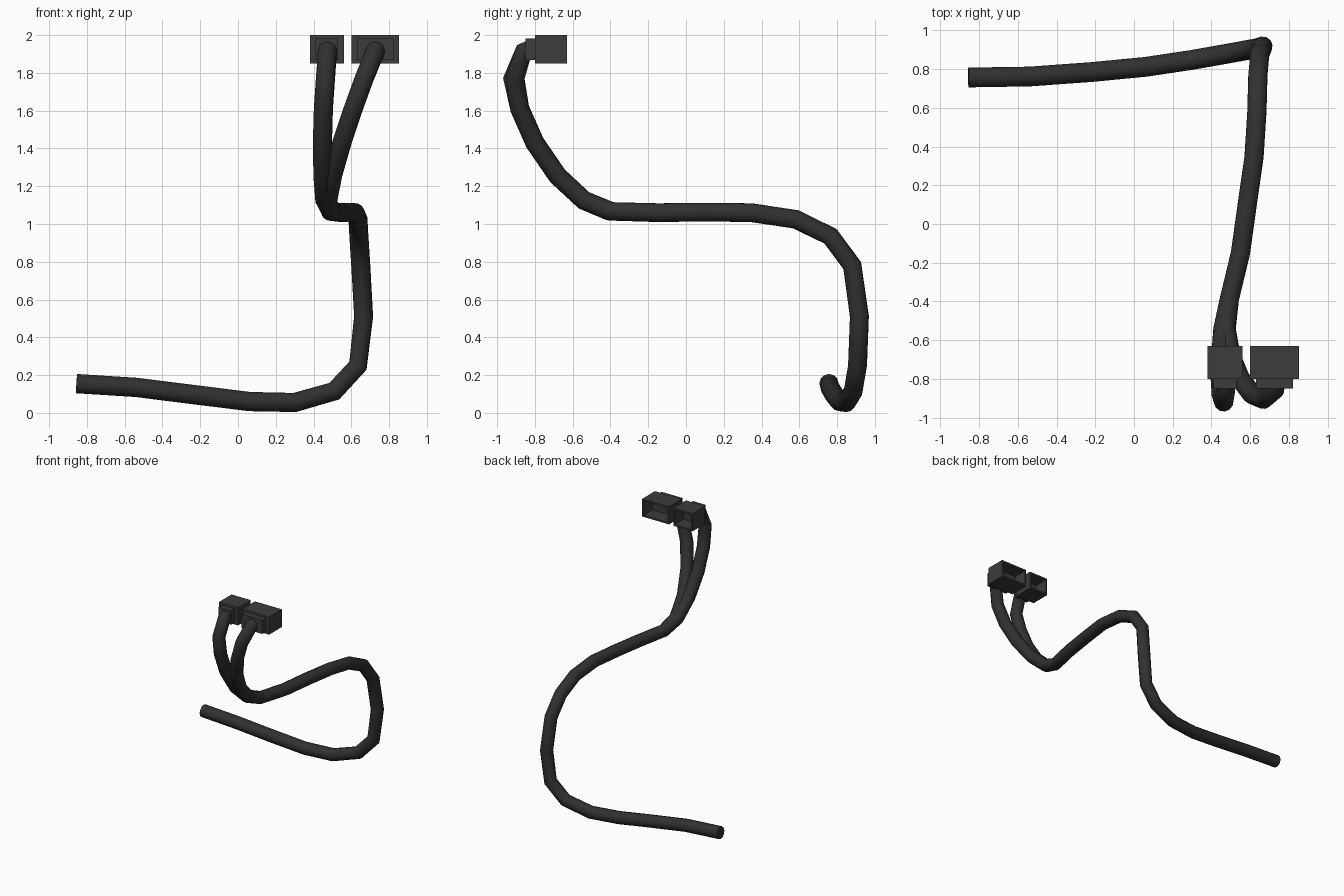
import bpy, bmesh
from mathutils import Vector

if "Cube" in bpy.data.objects:
    bpy.data.objects.remove(bpy.data.objects["Cube"])

mat = bpy.data.materials.new("black_plastic")
mat.diffuse_color = (0.03, 0.03, 0.03, 1)
mat.use_nodes = True
mat.node_tree.nodes["Principled BSDF"].inputs["Base Color"].default_value = mat.diffuse_color
mat_box = bpy.data.materials.new("dark_grey_plastic")
mat_box.diffuse_color = (0.045, 0.045, 0.045, 1)
mat_box.use_nodes = True
mat_box.node_tree.nodes["Principled BSDF"].inputs["Base Color"].default_value = mat_box.diffuse_color


def cable(name, points, radius=0.051):
    """Round 12-sided tube swept along a path, with closed ends."""
    cu = bpy.data.curves.new(name, 'CURVE')
    cu.dimensions = '3D'
    cu.bevel_depth = radius
    cu.bevel_resolution = 4
    cu.use_fill_caps = True
    sp = cu.splines.new('POLY')
    sp.points.add(len(points) - 1)
    for p, co in zip(sp.points, points):
        p.co = (*co, 1)
    ob = bpy.data.objects.new(name, cu)
    bpy.context.collection.objects.link(ob)
    cu.materials.append(mat)
    bpy.ops.object.select_all(action='DESELECT')
    ob.select_set(True)
    bpy.context.view_layer.objects.active = ob
    bpy.ops.object.convert(target='MESH')
    bpy.ops.object.shade_smooth_by_angle(angle=0.8)


def connector(name, x0, x1):
    """Plug housing: collar at the front, open socket at the back."""
    bm = bmesh.new()

    def box(lo, hi):
        lo, hi = Vector(lo), Vector(hi)
        vs = bmesh.ops.create_cube(bm, size=1)["verts"]
        for v in vs:
            v.co = (lo + hi) / 2 + v.co * (hi - lo)
        return {f for v in vs for f in v.link_faces}

    faces = box((x0, -0.80, 1.85), (x1, -0.63, 2.0))
    back = max(faces, key=lambda f: f.calc_center_median().y)
    bmesh.ops.inset_region(bm, faces=[back], thickness=0.02)
    floor = bmesh.ops.extrude_face_region(bm, geom=[back])
    verts = [g for g in floor["geom"] if isinstance(g, bmesh.types.BMVert)]
    bmesh.ops.translate(bm, verts=verts, vec=(0, -0.12, 0))
    if back.is_valid:
        bmesh.ops.delete(bm, geom=[back], context='FACES_ONLY')
    box((x0 + 0.03, -0.85, 1.867), (x1 - 0.03, -0.80, 1.983))
    bmesh.ops.recalc_face_normals(bm, faces=bm.faces)
    me = bpy.data.meshes.new(name)
    bm.to_mesh(me)
    bm.free()
    me.materials.append(mat_box)
    bpy.context.collection.objects.link(bpy.data.objects.new(name, me))


# Main cable, running up into the left plug
cable("main_cable", [
    (-0.855, 0.757, 0.155), (-0.54, 0.762, 0.135), (-0.22, 0.785, 0.095),
    (0.06, 0.812, 0.06), (0.30, 0.848, 0.055), (0.51, 0.885, 0.115),
    (0.635, 0.908, 0.25), (0.665, 0.918, 0.51), (0.65, 0.88, 0.78),
    (0.64, 0.765, 0.935), (0.635, 0.58, 1.025), (0.62, 0.345, 1.06),
    (0.585, 0.10, 1.063), (0.55, -0.15, 1.06), (0.49, -0.40, 1.067),
    (0.46, -0.54, 1.125), (0.45, -0.68, 1.255), (0.447, -0.80, 1.43),
    (0.452, -0.88, 1.61), (0.463, -0.918, 1.77), (0.473, -0.86, 1.91),
    (0.473, -0.82, 1.925)])

# Branch cable, splitting off to the right plug
cable("branch_cable", [
    (0.49, -0.40, 1.067), (0.475, -0.54, 1.125), (0.50, -0.68, 1.255),
    (0.55, -0.80, 1.43), (0.61, -0.88, 1.61), (0.668, -0.905, 1.77),
    (0.725, -0.86, 1.91), (0.73, -0.82, 1.925)])

connector("small_plug", 0.38, 0.56)
connector("large_plug", 0.60, 0.852)
